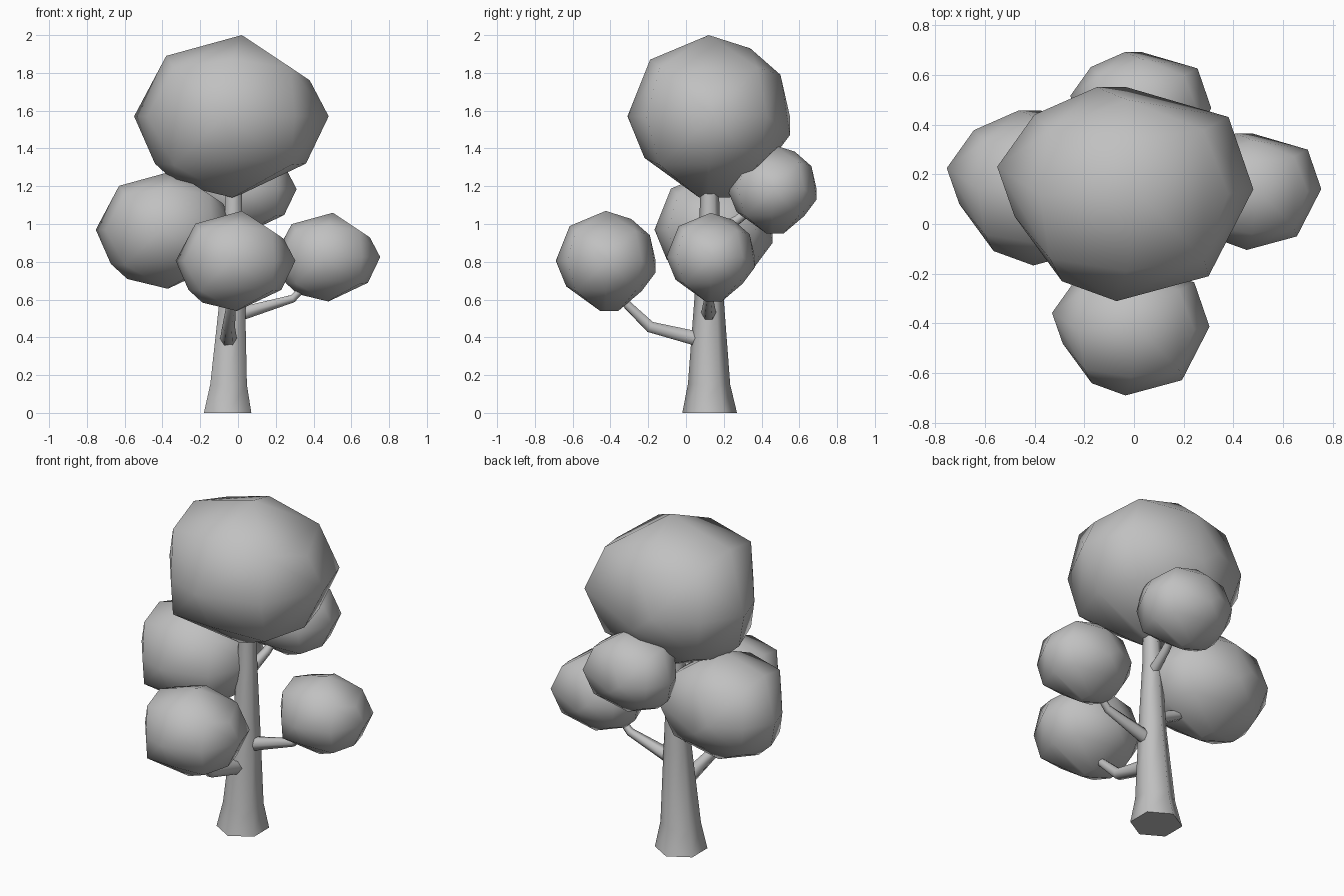
import bpy
import bmesh
import math
from mathutils import Vector

cube = bpy.data.objects.get("Cube")
if cube:
    bpy.data.objects.remove(cube, do_unlink=True)

# Single grey for bark and leaves
GREY = (0.53, 0.53, 0.53, 1)
grey = bpy.data.materials.new("plain_grey")
grey.use_nodes = True
grey.diffuse_color = GREY
grey.node_tree.nodes["Principled BSDF"].inputs["Base Color"].default_value = GREY


def finish(bm, name, location=(0, 0, 0), scale=1.0):
    """Turn a bmesh into a smooth shaded object."""
    bmesh.ops.recalc_face_normals(bm, faces=bm.faces)
    mesh = bpy.data.meshes.new(name)
    bm.to_mesh(mesh)
    bm.free()
    mesh.materials.append(grey)
    obj = bpy.data.objects.new(name, mesh)
    bpy.context.collection.objects.link(obj)
    obj.location = location
    obj.scale = (scale, scale, scale)
    bpy.ops.object.select_all(action="DESELECT")
    obj.select_set(True)
    bpy.context.view_layer.objects.active = obj
    bpy.ops.object.shade_smooth_by_angle(angle=math.radians(70))
    return obj


def limb(name, path, radii, level=False):
    """Six sided tapered tube along a path; level keeps the rings horizontal."""
    bm = bmesh.new()
    points = [Vector(p) for p in path]
    rings = []
    for i, (point, radius) in enumerate(zip(points, radii)):
        ahead = points[min(i + 1, len(points) - 1)]
        behind = points[max(i - 1, 0)]
        along = Vector((0, 0, 1)) if level else (ahead - behind).normalized()
        side = Vector((0, 1, 0)) if level else along.cross(Vector((0, 0, 1))).normalized()
        other = along.cross(side)
        ring = []
        for k in range(6):
            a = math.tau * k / 6
            ring.append(bm.verts.new(point + radius * (side * math.cos(a) + other * math.sin(a))))
        rings.append(ring)
    for low, high in zip(rings, rings[1:]):
        for k in range(6):
            n = (k + 1) % 6
            bm.faces.new((low[k], low[n], high[n], high[k]))
    bm.faces.new(rings[0])
    bm.faces.new(rings[-1])
    return finish(bm, name)


# Outlines of the faceted leaf clump, around its middle
MIDDLE = Vector((-0.03, 0.12, 1.57))
HALF = Vector((0.515, 0.43, 0.43))
PLAN = [(-0.15, 0.55), (0.38, 0.43), (0.48, 0.14), (0.3, -0.21), (-0.07, -0.31),
        (-0.29, -0.23), (-0.48, 0.03), (-0.55, 0.23), (-0.4, 0.44)]
FRONT = [(0.02, 2.0), (-0.38, 1.89), (-0.44, 1.32), (-0.32, 1.21),
         (-0.02, 1.14), (0.36, 1.32), (0.38, 1.76)]
SIDE = [(0.34, 1.93), (0.5, 1.79), (0.55, 1.47), (0.43, 1.31), (0.23, 1.14),
        (0.07, 1.14), (-0.22, 1.35), (-0.19, 1.87)]


def clump(name, location, scale):
    """Convex leaf clump wrapped around the three outlines."""
    points = [Vector((x, y, MIDDLE.z)) for x, y in PLAN]
    points += [Vector((x, MIDDLE.y, z)) for x, z in FRONT]
    points += [Vector((MIDDLE.x, y, z)) for y, z in SIDE]
    # rounded corners between the outlines
    for sx in (-1, 1):
        for sy in (-1, 1):
            for sz in (-1, 1):
                corner = Vector((sx, sy, sz)).normalized() * 1.04
                points.append(MIDDLE + corner * HALF)
    bm = bmesh.new()
    for p in points:
        bm.verts.new(p - MIDDLE)
    hull = bmesh.ops.convex_hull(bm, input=bm.verts)
    spare = {v for v in hull["geom_interior"] + hull["geom_unused"]
             if isinstance(v, bmesh.types.BMVert)}
    bmesh.ops.delete(bm, geom=list(spare), context="VERTS")
    return finish(bm, name, location, scale)


# Trunk, flared at the root
limb("trunk",
     [(-0.055, 0.125, 0), (-0.05, 0.122, 0.15), (-0.03, 0.122, 0.6),
      (-0.025, 0.125, 1.0), (-0.02, 0.125, 1.3)],
     [0.145, 0.112, 0.078, 0.055, 0.045], level=True)

# Bent branches reaching into the clumps
limb("front_branch",
     [(-0.05, 0.07, 0.39), (-0.05, -0.19, 0.455), (-0.03, -0.36, 0.62)],
     [0.045, 0.034, 0.022])
limb("left_branch",
     [(0.0, 0.12, 0.52), (0.29, 0.12, 0.605), (0.4, 0.125, 0.72)],
     [0.042, 0.024, 0.018])
limb("right_branch",
     [(-0.03, 0.12, 0.66), (-0.2, 0.13, 0.74), (-0.32, 0.14, 0.86)],
     [0.042, 0.03, 0.02])
limb("back_branch",
     [(-0.02, 0.14, 0.95), (0.0, 0.27, 1.02), (0.02, 0.4, 1.12)],
     [0.035, 0.027, 0.02])

# Leaf clumps, all one shape at different sizes
clump("crown_leaves", MIDDLE, 1.0)
clump("right_leaves", (-0.376, 0.145, 0.97), 0.725)
clump("front_leaves", (-0.01, -0.425, 0.805), 0.615)
clump("left_leaves", (0.475, 0.13, 0.825), 0.545)
clump("back_leaves", (0.03, 0.455, 1.185), 0.55)
